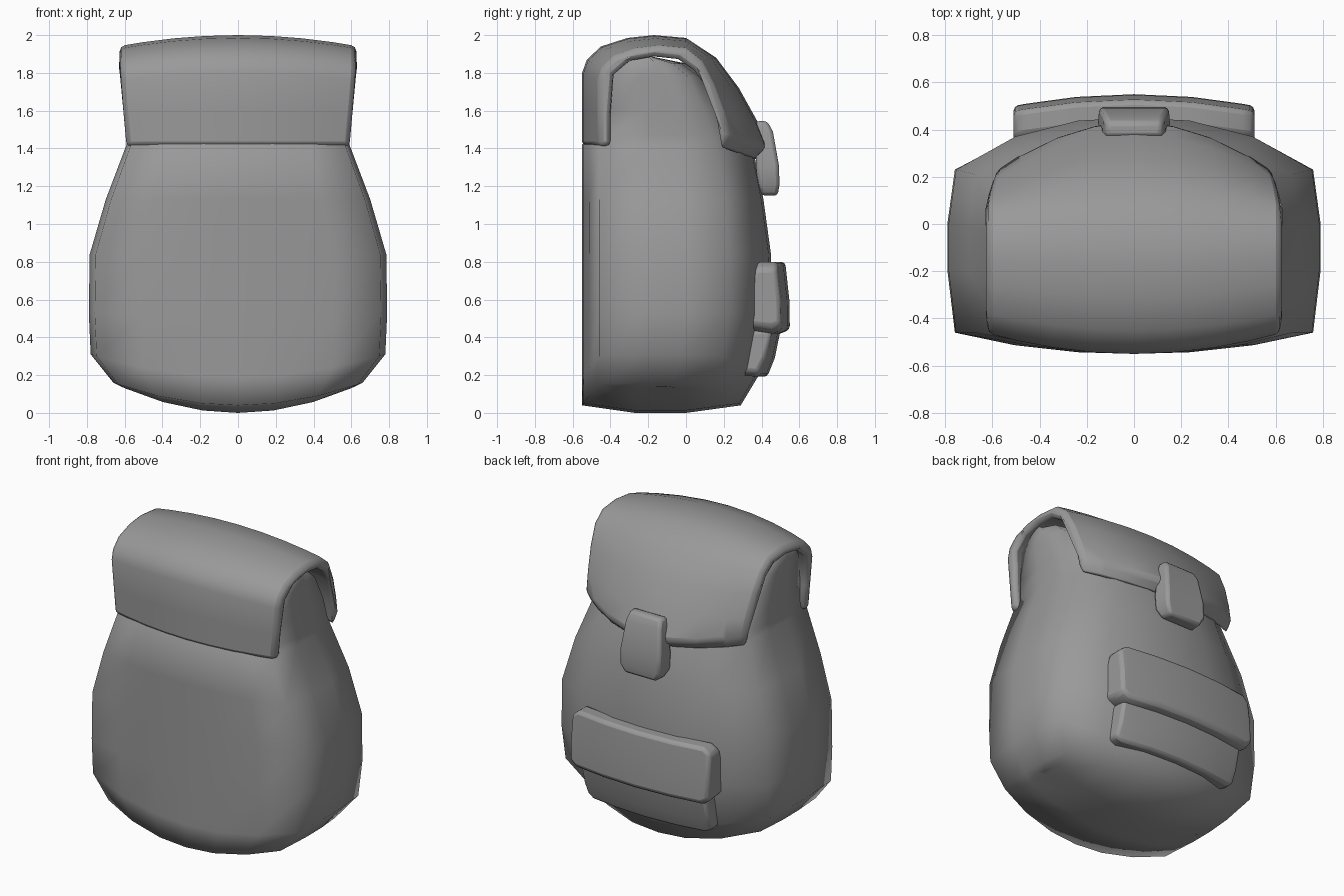
import bpy, bmesh, math

cube = bpy.data.objects.get("Cube")
if cube:
    bpy.data.objects.remove(cube, do_unlink=True)

grey = bpy.data.materials.new("grey canvas")
grey.use_nodes = True
grey.diffuse_color = (0.32, 0.32, 0.32, 1)
grey.node_tree.nodes["Principled BSDF"].inputs["Base Color"].default_value = (0.32, 0.32, 0.32, 1)


def loft(name, rings, caps=True, bevel=0, angle=180):
    """Bridge a row of closed rings, with optional end caps and rounded edges."""
    bm = bmesh.new()
    rows = [[bm.verts.new(p) for p in ring] for ring in rings]
    n = len(rows[0])
    for a, b in zip(rows, rows[1:]):
        for i in range(n):
            j = (i + 1) % n
            bm.faces.new((a[i], a[j], b[j], b[i]))
    if caps:
        bm.faces.new(rows[0])
        bm.faces.new(rows[-1])
    bmesh.ops.remove_doubles(bm, verts=bm.verts[:], dist=0.0005)
    bmesh.ops.recalc_face_normals(bm, faces=bm.faces[:])
    mesh = bpy.data.meshes.new(name)
    bm.to_mesh(mesh)
    bm.free()
    mesh.materials.append(grey)
    obj = bpy.data.objects.new(name, mesh)
    bpy.context.collection.objects.link(obj)
    if bevel:
        mod = obj.modifiers.new("rounded edges", "BEVEL")
        mod.width = bevel
        mod.segments = 2
        mod.limit_method = "ANGLE"
        mod.angle_limit = math.radians(50)
    bpy.ops.object.select_all(action="DESELECT")
    obj.select_set(True)
    bpy.context.view_layer.objects.active = obj
    bpy.ops.object.shade_smooth_by_angle(angle=math.radians(angle))
    return obj


# Body: rings stacked upward, sagging at the bottom and narrowing to the neck
COLUMNS = (-0.96, -0.64, -0.3, 0, 0.3, 0.64, 0.96)


def body_ring(z, w, front, back, end_back, rise):
    def place(s, y):
        return (s * w, y, z + rise * s * s)
    end_front = front + 0.09 if front < -0.4 else front
    front_y = lambda s: front + (end_front - front) * abs(s / 0.96) ** 2.2
    back_y = lambda s: back + (end_back - back) * abs(s / 0.96) ** 2.5
    span = end_back - end_front
    sides = (end_front + span * 0.38, end_front + span * 0.67)
    ring = [place(s, front_y(s)) for s in COLUMNS]
    ring += [place(1, y) for y in sides]
    ring += [place(s, back_y(s)) for s in reversed(COLUMNS)]
    ring += [place(-1, y) for y in reversed(sides)]
    return ring


# centre height, half width, front, back, back at the sides, rise at the sides
body_rows = [
    (0.0, 0.60, -0.13, -0.13, -0.13, 0.14),
    (0.0, 0.62, -0.27, 0.0, -0.02, 0.14),
    (0.04, 0.66, -0.55, 0.29, 0.12, 0.12),
    (0.19, 0.78, -0.55, 0.38, 0.20, 0.12),
    (0.5, 0.79, -0.55, 0.44, 0.23, 0.03),
    (0.84, 0.785, -0.55, 0.45, 0.23, 0),
    (1.13, 0.70, -0.55, 0.41, 0.21, 0),
    (1.42, 0.59, -0.55, 0.35, 0.16, 0),
    (1.47, 0.585, -0.49, 0.32, 0.14, 0),
    (1.6, 0.585, -0.49, 0.24, 0.10, 0),
    (1.78, 0.585, -0.48, 0.10, 0.01, 0),
    (1.85, 0.585, -0.35, 0.0, -0.07, 0),
    (1.89, 0.585, -0.2, -0.2, -0.2, 0),
]
loft("body", [body_ring(*r) for r in body_rows], caps=False)

# Top flap: a thick arch, swept across and pulled in toward both ends
outer = [(-0.55, 1.41), (-0.55, 1.6), (-0.55, 1.8), (-0.525, 1.87), (-0.45, 1.94),
         (-0.31, 1.985), (-0.17, 2.0), (0.0, 1.985), (0.16, 1.88), (0.28, 1.72),
         (0.38, 1.54), (0.44, 1.4)]
inner = [(0.36, 1.33), (0.31, 1.5), (0.2, 1.72), (0.08, 1.84), (-0.05, 1.92),
         (-0.2, 1.935), (-0.35, 1.91), (-0.45, 1.83), (-0.47, 1.6), (-0.47, 1.41)]


def flap_point(s, y, z):
    k = s * s
    w = 0.59 + 0.08 * min(z - 1.41, 0.45)
    raised = k * 0.18 * max(y, 0)
    drop = k * 0.1 * max(z - 1.42, 0)
    new_y = y * (1 - 0.5 * k) if y > 0 else y * (1 - 0.16 * k)
    return (s * w, new_y, z + raised - drop)


loft("top_flap", [[flap_point(s, y, z) for y, z in outer + inner]
                  for s in (-1, -0.8, -0.55, -0.28, 0, 0.28, 0.55, 0.8, 1)],
     bevel=0.03, angle=60)


# Pocket parts and clasp: side profiles swept across, bowed and shrunk at the ends
def padded(name, profile, half, bow, shrink, bevel):
    mid = sum(z for _, z in profile) / len(profile)
    rings = []
    for s in (-1, -0.9, -0.48, 0, 0.48, 0.9, 1):
        k = shrink if abs(s) == 1 else 1
        rings.append([(s * half, y - bow * s * s, mid + (z - mid) * k)
                      for y, z in profile])
    return loft(name, rings, bevel=bevel, angle=50)


padded("pocket", [(0.33, 0.2), (0.43, 0.19), (0.47, 0.29), (0.505, 0.46), (0.36, 0.46)],
       0.46, 0.05, 0.8, 0.018)
padded("pocket_flap", [(0.37, 0.44), (0.5, 0.42), (0.55, 0.44), (0.547, 0.6),
                       (0.525, 0.8), (0.42, 0.8), (0.39, 0.72)],
       0.51, 0.05, 0.8, 0.02)

# Clasp: narrow at the top, widest low down, with clipped lower corners
clasp_rows = [(1.545, 0.12, 0.37, 0.43), (1.49, 0.135, 0.37, 0.46),
              (1.31, 0.155, 0.37, 0.492), (1.21, 0.155, 0.38, 0.495),
              (1.15, 0.12, 0.40, 0.485)]
loft("clasp", [[(-w, a, z), (w, a, z), (w * 0.95, b, z), (-w * 0.95, b, z)]
               for z, w, a, b in clasp_rows], bevel=0.018, angle=50)
